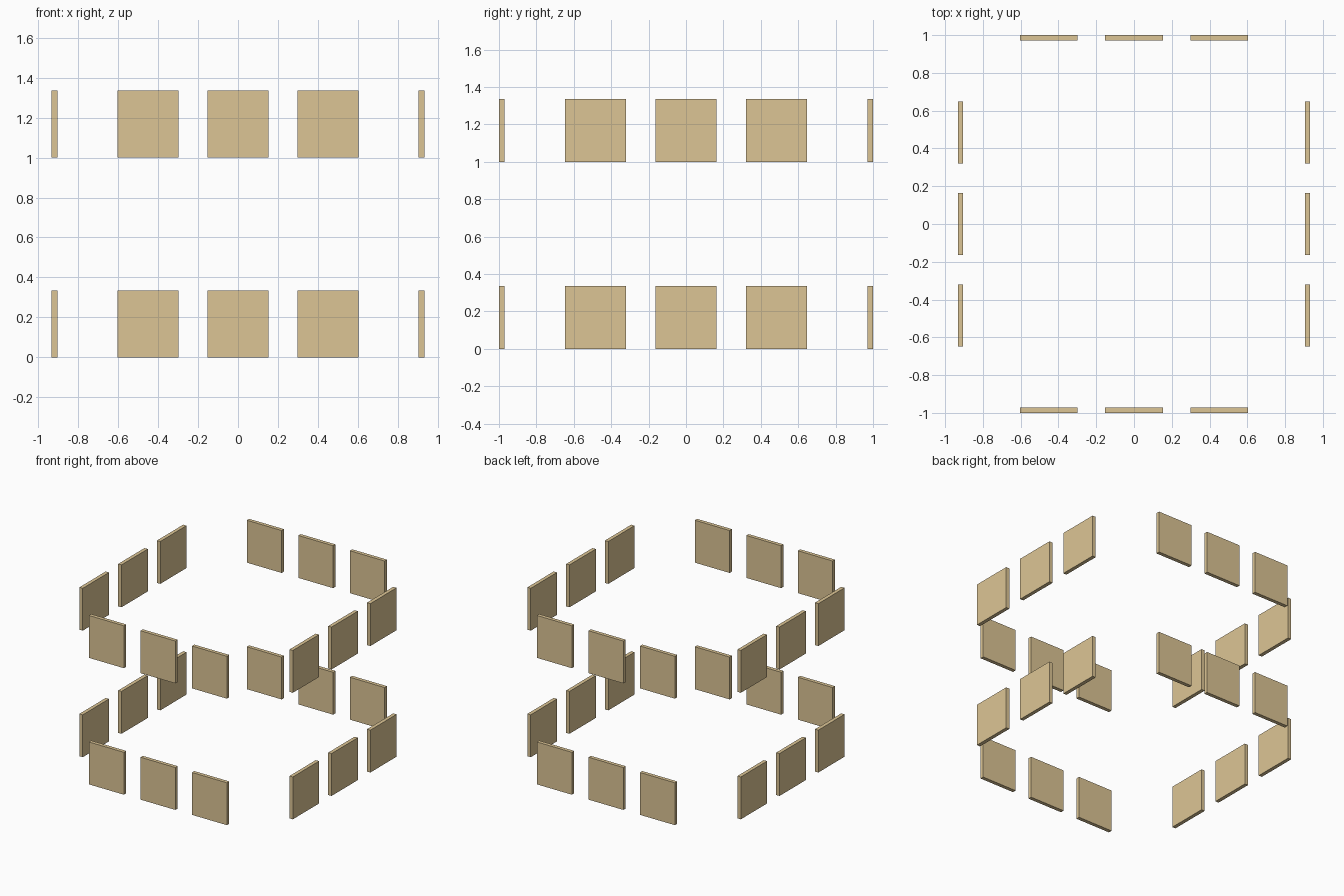
import bpy

if "Cube" in bpy.data.objects:
    bpy.data.objects.remove(bpy.data.objects["Cube"])

mat = bpy.data.materials.new("pale_wood")
mat.diffuse_color = (0.72, 0.56, 0.30, 1)
mat.use_nodes = True
mat.node_tree.nodes["Principled BSDF"].inputs["Base Color"].default_value = mat.diffuse_color


def panel(name, lo, hi):
    bpy.ops.mesh.primitive_cube_add(size=1, location=[(a + b) / 2 for a, b in zip(lo, hi)])
    ob = bpy.context.object
    ob.name = name
    ob.scale = [b - a for a, b in zip(lo, hi)]
    bpy.ops.object.transform_apply(location=False, rotation=False, scale=True)
    ob.data.materials.append(mat)


H = 0.335              # panel height
T = 0.029              # panel thickness
X_OUT, Y_OUT = 0.933, 1.0   # outer faces of the ring

# Two storeys, each with three panels on all four sides
for level, z in (("lower", 0.0), ("upper", 1.0)):
    for i in (-1, 0, 1):
        # Front and back panels
        cx, hw = i * 0.4505, 0.1525
        for side, s in (("front", -1), ("back", 1)):
            y = s * (Y_OUT - T / 2)
            panel(f"{level}_{side}_panel_{i + 2}",
                  (cx - hw, y - T / 2, z), (cx + hw, y + T / 2, z + H))
        # Left and right panels
        cy, hw = i * 0.484, 0.164
        for side, s in (("left", -1), ("right", 1)):
            x = s * (X_OUT - T / 2)
            panel(f"{level}_{side}_panel_{i + 2}",
                  (x - T / 2, cy - hw, z), (x + T / 2, cy + hw, z + H))
